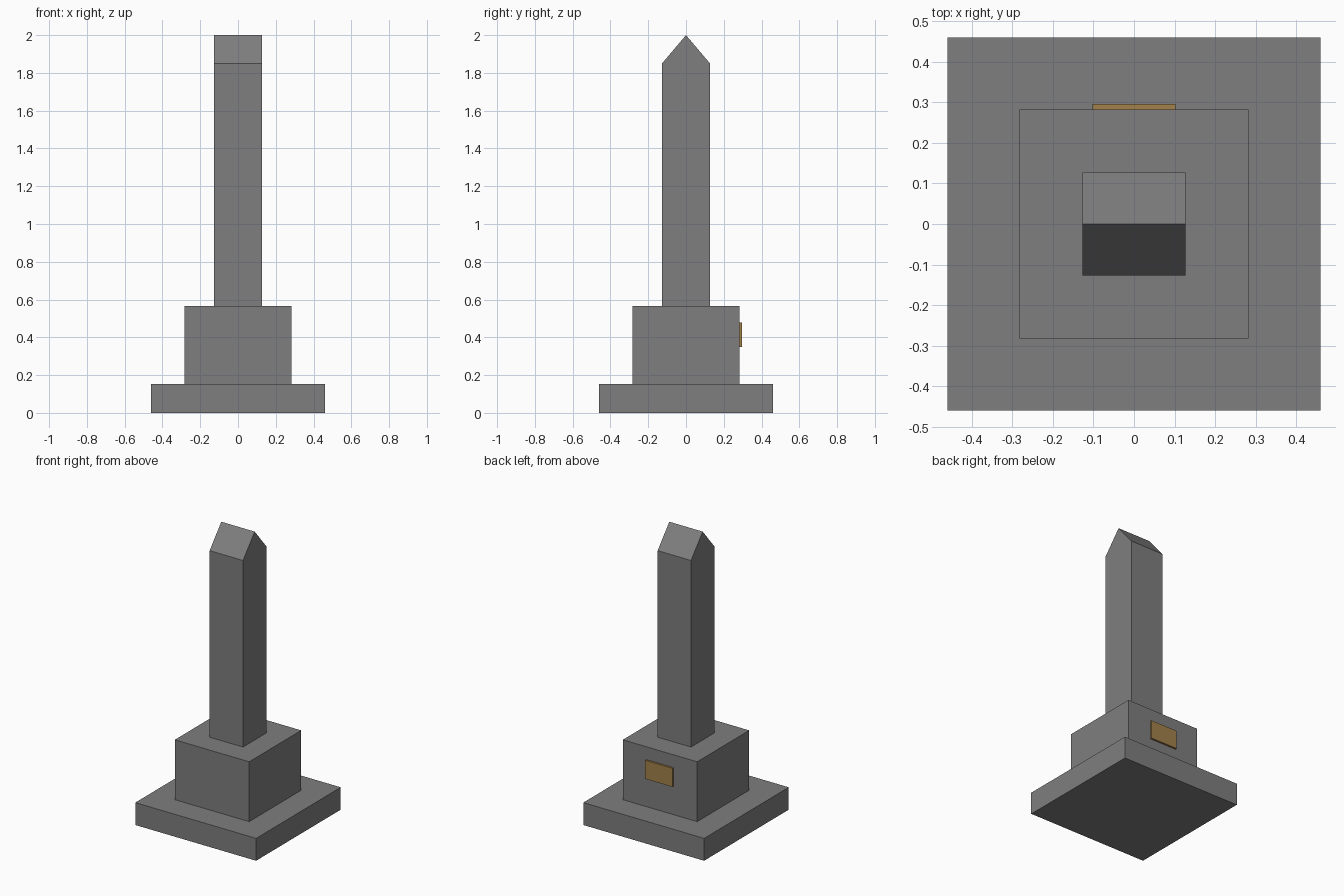
import bpy
import bmesh

cube = bpy.data.objects.get("Cube")
if cube:
    bpy.data.objects.remove(cube, do_unlink=True)


def material(name, rgb):
    mat = bpy.data.materials.new(name)
    mat.use_nodes = True
    colour = (*rgb, 1.0)
    mat.diffuse_color = colour
    mat.node_tree.nodes["Principled BSDF"].inputs["Base Color"].default_value = colour
    return mat


def block(name, half_x, y0, y1, z0, z1, mat, ridge=False):
    """Box between the given limits; ridge pinches the top to a line along x."""
    bm = bmesh.new()
    bmesh.ops.create_cube(bm, size=1.0)
    for v in bm.verts:
        top = v.co.z > 0
        v.co.x = half_x if v.co.x > 0 else -half_x
        v.co.y = y1 if v.co.y > 0 else y0
        v.co.z = z1 if top else z0
        if ridge and top:
            v.co.y = (y0 + y1) / 2
    bmesh.ops.remove_doubles(bm, verts=bm.verts, dist=0.0001)
    bmesh.ops.recalc_face_normals(bm, faces=bm.faces)
    mesh = bpy.data.meshes.new(name)
    bm.to_mesh(mesh)
    bm.free()
    mesh.materials.append(mat)
    obj = bpy.data.objects.new(name, mesh)
    bpy.context.collection.objects.link(obj)
    return obj


stone = material("grey stone", (0.21, 0.21, 0.21))
bronze = material("bronze", (0.36, 0.22, 0.07))

BASE, PLINTH, SHAFT = 0.46, 0.283, 0.127

# Stepped foot
block("base_slab", BASE, -BASE, BASE, 0, 0.154, stone)
block("plinth", PLINTH, -PLINTH, PLINTH, 0.154, 0.566, stone)

# Tall shaft with a gabled cap
block("shaft", SHAFT, -SHAFT, SHAFT, 0.566, 1.85, stone)
block("gable_cap", SHAFT, -SHAFT, SHAFT, 1.85, 2.0, stone, ridge=True)

# Plaque on the back of the plinth
block("plaque", 0.103, PLINTH, PLINTH + 0.013, 0.35, 0.478, bronze)
